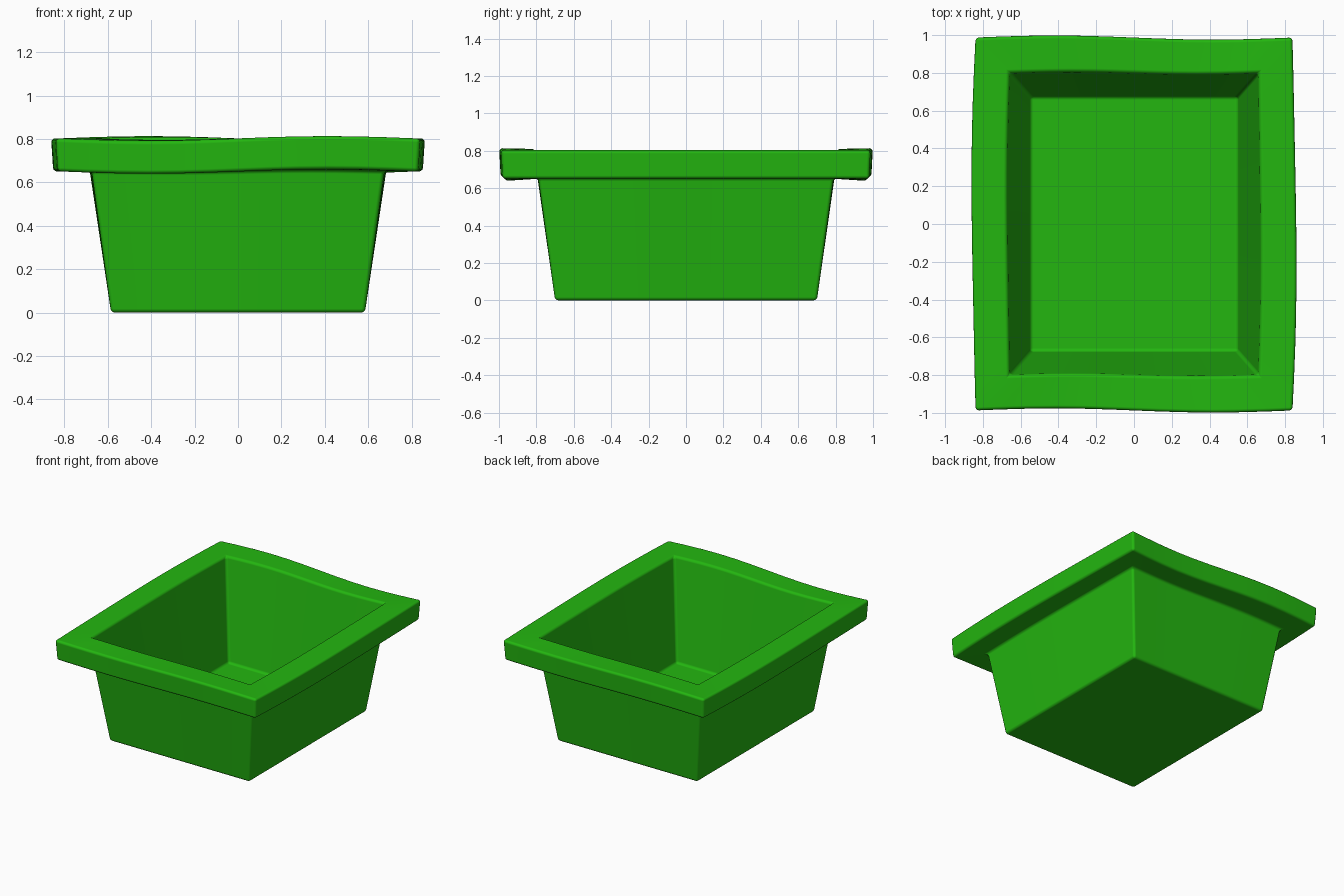
import bpy, bmesh
from math import sin, pi

cube = bpy.data.objects.get("Cube")
if cube:
    bpy.data.objects.remove(cube)

green = bpy.data.materials.new("leaf green")
green.use_nodes = True
colour = (0.017, 0.47, 0.005, 1)
green.diffuse_color = colour
green.node_tree.nodes["Principled BSDF"].inputs["Base Color"].default_value = colour

SIDE_STEPS = 12

# Profile from underside, over the rim, to the inner floor:
# half width, half depth, height, amount of hand-made waviness
PROFILE = [
    (0.585, 0.70, 0.00, 0.0),
    (0.675, 0.79, 0.655, 0.4),
    (0.83, 0.98, 0.65, 1.0),
    (0.84, 0.988, 0.803, 1.0),
    (0.66, 0.80, 0.803, 0.6),
    (0.55, 0.675, 0.07, 0.0),
]


def wobble(x, y, z, hx, hy, amount):
    """Bend the rim gently, the same way on opposite sides."""
    u, v = x / hx, y / hy
    dx = u * 0.02 * (1 - v * v) - 0.004 * sin(pi * v)
    dy = -0.011 * sin(pi * u)
    dz = -0.011 * v * sin(pi * u)
    return x + amount * dx, y + amount * dy, z + amount * dz


def rectangle(hx, hy):
    """Points round a rectangle, counter-clockwise, evenly spaced on each side."""
    corners = [(-hx, -hy), (hx, -hy), (hx, hy), (-hx, hy)]
    for i, (ax, ay) in enumerate(corners):
        bx, by = corners[(i + 1) % 4]
        for s in range(SIDE_STEPS):
            t = s / SIDE_STEPS
            yield ax + (bx - ax) * t, ay + (by - ay) * t


# Tub: rings joined into walls, rim and inside
bm = bmesh.new()
rings = []
for hx, hy, z, amount in PROFILE:
    rings.append([bm.verts.new(wobble(x, y, z, hx, hy, amount))
                  for x, y in rectangle(hx, hy)])
for low, high in zip(rings, rings[1:]):
    n = len(low)
    for i in range(n):
        j = (i + 1) % n
        bm.faces.new((low[i], low[j], high[j], high[i]))

# Underside and inner floor
bm.faces.new(rings[0][::-1])
bm.faces.new(rings[-1])
bmesh.ops.recalc_face_normals(bm, faces=bm.faces)

mesh = bpy.data.meshes.new("tub")
bm.to_mesh(mesh)
bm.free()
mesh.materials.append(green)
mesh.shade_smooth()
tub = bpy.data.objects.new("tub", mesh)
bpy.context.collection.objects.link(tub)

# Softened edges
bevel = tub.modifiers.new("soft edges", "BEVEL")
bevel.width = 0.018
bevel.segments = 3
bevel.limit_method = "ANGLE"
bevel.angle_limit = 0.5
bevel.harden_normals = True
